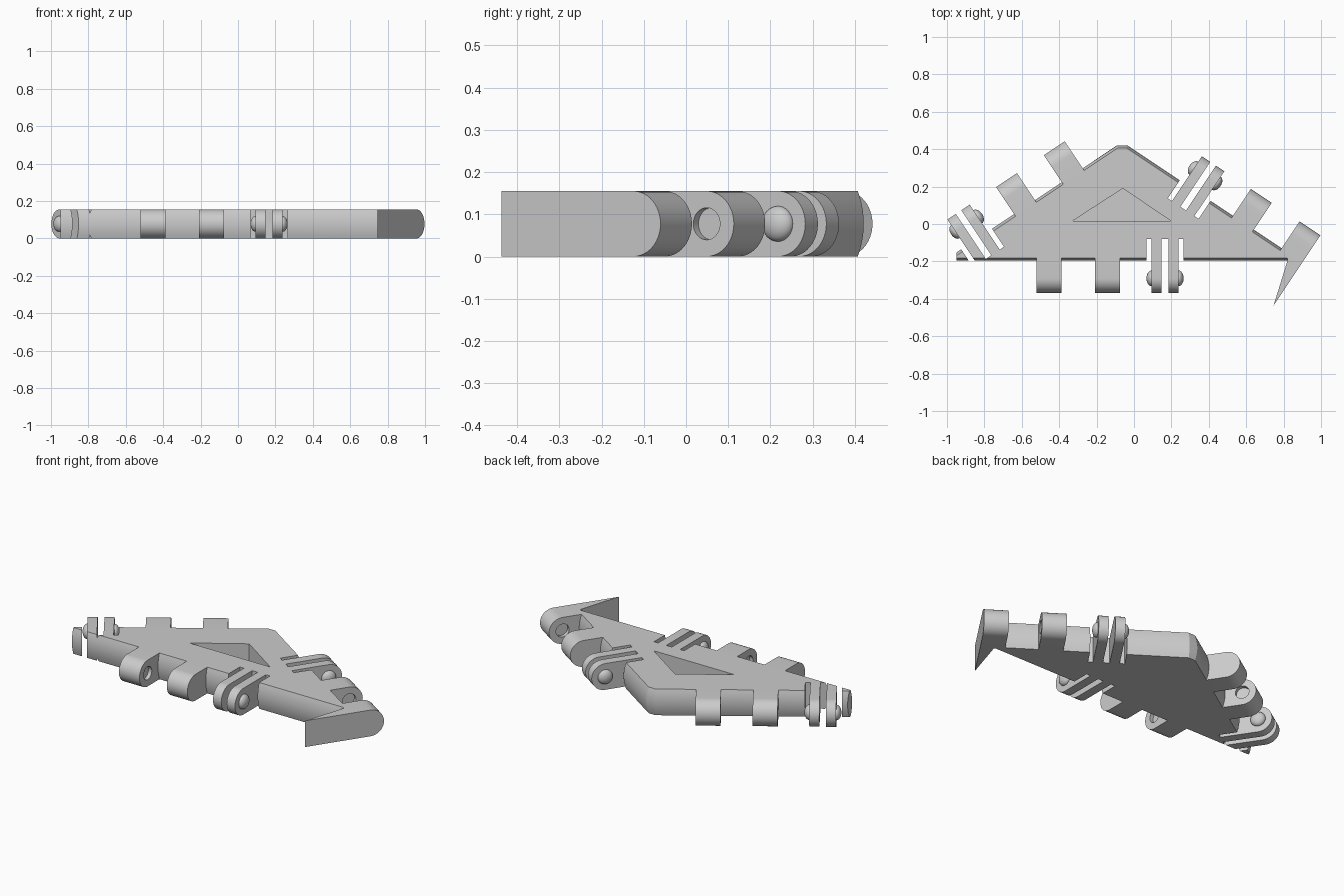
import bpy, bmesh, math
from mathutils import Matrix

if "Cube" in bpy.data.objects:
    bpy.data.objects.remove(bpy.data.objects["Cube"])

H = 0.155            # tile thickness
R = H / 2            # hinge knuckle radius
REACH = 0.173        # how far hinges stand out from the rim
BULGE = 0.014        # how far the rounded rim swells at mid height
HALF = 0.067         # half width of a knuckle

grey = bpy.data.materials.new("plain_grey")
grey.use_nodes = True
grey.diffuse_color = (0.6, 0.6, 0.6, 1)
grey.node_tree.nodes["Principled BSDF"].inputs["Base Color"].default_value = (0.6, 0.6, 0.6, 1)


def finish(name, bm, matrix):
    """Turn a closed, consistently wound bmesh into an object facing outwards."""
    bm.transform(matrix)
    if bm.calc_volume(signed=True) < 0:
        bmesh.ops.reverse_faces(bm, faces=bm.faces)
    bm.normal_update()
    mesh = bpy.data.meshes.new(name)
    bm.to_mesh(mesh)
    bm.free()
    mesh.materials.append(grey)
    obj = bpy.data.objects.new(name, mesh)
    bpy.context.collection.objects.link(obj)
    return obj


def loft(name, rings, matrix=Matrix()):
    """Closed solid skinned through rings of equal point count."""
    bm = bmesh.new()
    loops = [[bm.verts.new(p) for p in ring] for ring in rings]
    n = len(loops[0])
    for a, b in zip(loops, loops[1:]):
        for i in range(n):
            j = (i + 1) % n
            bm.faces.new((a[i], a[j], b[j], b[i]))
    bm.faces.new(loops[0][::-1])
    bm.faces.new(loops[-1])
    return finish(name, bm, matrix)


def prism(name, outline, z0, z1, matrix=Matrix()):
    return loft(name, [[(x, y, z) for x, y in outline] for z in (z0, z1)], matrix)


def activate(obj):
    bpy.ops.object.select_all(action='DESELECT')
    obj.select_set(True)
    bpy.context.view_layer.objects.active = obj


def cut(obj, cutters):
    activate(obj)
    for c in cutters:
        mod = obj.modifiers.new("cut", 'BOOLEAN')
        mod.operation = 'DIFFERENCE'
        mod.solver = 'EXACT'
        mod.object = c
        bpy.context.view_layer.update()
        bpy.ops.object.modifier_apply(modifier=mod.name)
    for c in cutters:
        bpy.data.objects.remove(c)


def smooth(obj):
    activate(obj)
    bpy.ops.object.shade_smooth_by_angle(angle=math.radians(30))


def meet(a, b):
    """Crossing point of two lines given as (normal angle, distance)."""
    (p, d), (q, e) = a, b
    s = math.sin(q - p)
    return ((d * math.sin(q) - e * math.sin(p)) / s,
            (e * math.cos(p) - d * math.cos(q)) / s)


# Hinged sides: name, outward direction, rim distance, knuckle centres, plate centre
SLOPE = math.radians(33.7)
QUARTER = math.pi / 2
SIDES = [
    ("front", -QUARTER, 0.195, (-0.454, -0.141), 0.166),
    ("left", QUARTER - SLOPE, 0.33, (-0.796, -0.483), -0.173),
    ("right", QUARTER + SLOPE, 0.4, (0.13, 0.437), 0.745),
]

# Tile body with bulging rim and clipped corners
rings = []
for k in range(11):
    f = k / 5 - 1
    s = BULGE * f * f
    lines = [(SIDES[0][1], SIDES[0][2] - s), (SIDES[1][1], SIDES[1][2] - s),
             (QUARTER, 0.421 - s), (SIDES[2][1], SIDES[2][2] - s), (math.pi, 0.95)]
    rings.append([(*meet(lines[i - 1], lines[i]), R + R * f) for i in range(5)])
body = loft("tile_body", rings)

# Triangular pocket in the top
cutters = [prism("pocket_cutter", [(-0.06, 0.19), (-0.33, 0.015), (0.2, 0.015)], 0.035, 0.3)]


def knuckle(name, rim, t0, t1, matrix):
    """Bar with a half-round end, running from the rim outwards."""
    axis = rim + REACH - R
    arc = [(axis + R * math.cos(a), R + R * math.sin(a))
           for a in (math.pi * (i / 24 - 0.5) for i in range(25))]
    profile = [(rim - 0.025, 0)] + arc + [(rim - 0.025, H)]
    return loft(name, [[(x, t, z) for x, z in profile] for t in (t0, t1)], matrix)


def peg(name, rim, t, matrix):
    """Flattened ball on the outer face of a hinge plate."""
    bm = bmesh.new()
    bmesh.ops.create_uvsphere(bm, u_segments=32, v_segments=16, radius=0.042)
    place = Matrix.Translation((rim + REACH - R, t, R))
    smooth(finish(name, bm, matrix @ place @ Matrix.Diagonal((1, 0.65, 1, 1))))


def socket_cutter(rim, t, matrix):
    bm = bmesh.new()
    bmesh.ops.create_cone(bm, cap_ends=True, segments=32, radius1=0.038, radius2=0.038, depth=0.044)
    place = Matrix.Translation((rim + REACH - R, t, R))
    return finish("socket_cutter", bm, matrix @ place @ Matrix.Rotation(QUARTER, 4, 'X'))


for side, angle, rim, centres, plate_at in SIDES:
    frame = Matrix.Rotation(angle, 4, 'Z')   # local x outwards, local y along the rim

    # Solid knuckles with shallow sockets facing each other
    for i, c in enumerate(centres):
        bar = knuckle(f"{side}_knuckle_{i + 1}", rim, c - HALF, c + HALF, frame)
        cut(bar, [socket_cutter(rim, c + (HALF, -HALF)[i], frame)])
        smooth(bar)

    # Paired plates with pegs, separated by slots in the body
    for i, d in enumerate((-1, 1)):
        inner, outer = plate_at + d * 0.018, plate_at + d * 0.072
        smooth(knuckle(f"{side}_plate_{i + 1}", rim, inner, outer, frame))
        peg(f"{side}_peg_{i + 1}", rim, outer, frame)
    for a, b in ((-0.099, -0.072), (-0.018, 0.018), (0.072, 0.099)):
        lo, hi = plate_at + a, plate_at + b
        outline = [(rim - 0.116, lo), (rim + 0.1, lo), (rim + 0.1, hi), (rim - 0.116, hi)]
        cutters.append(prism("slot_cutter", outline, -0.1, 0.3, frame))

cut(body, cutters)
smooth(body)

# Pointed claw at the left corner
prism("corner_claw", [(0.05, -0.863), (0.297, -0.79), (0.335, -0.74), (0.335, -0.863)], 0, H,
      Matrix.Rotation(SIDES[1][1], 4, 'Z'))
